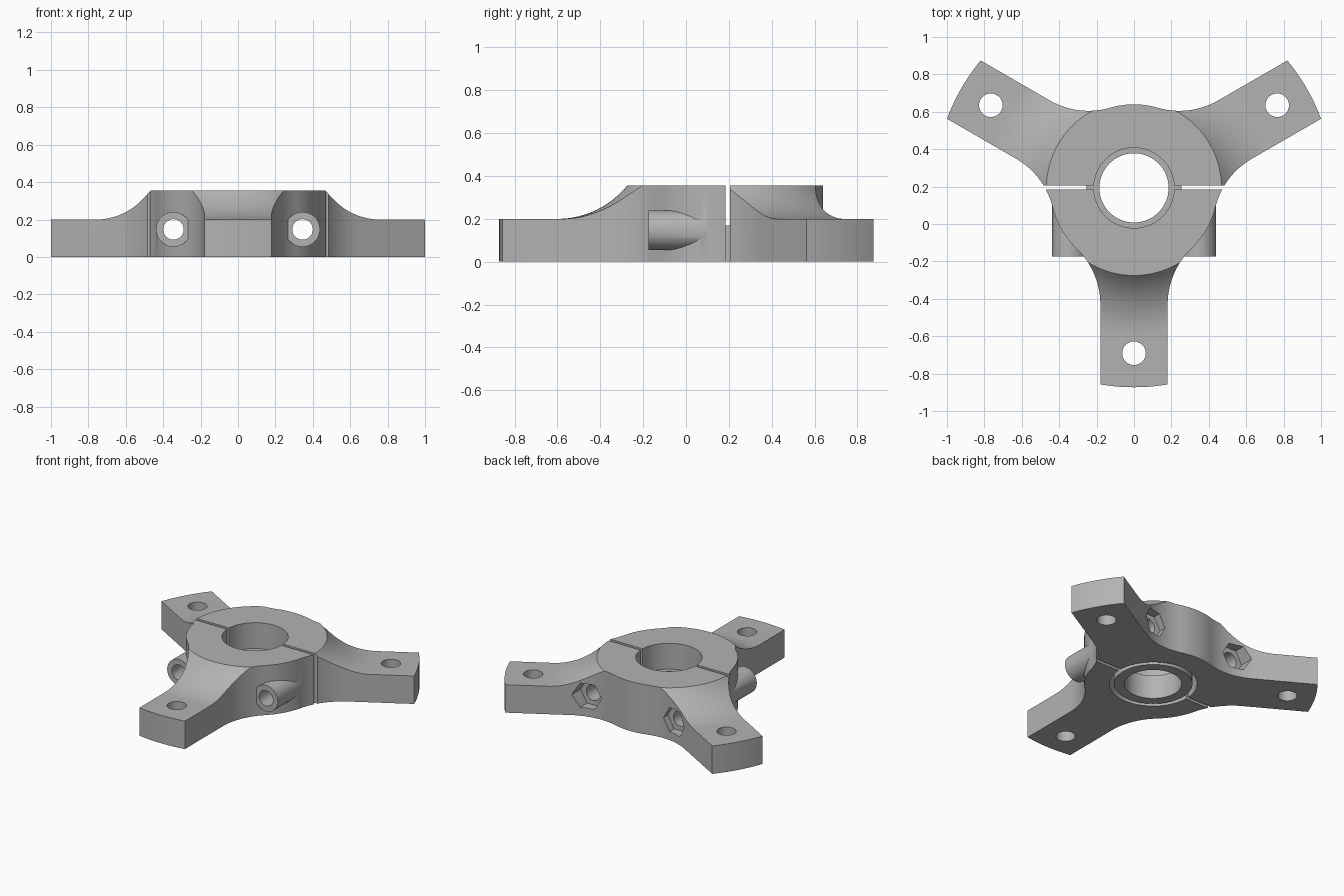
import bpy, bmesh, math
from mathutils import Matrix, Vector

if "Cube" in bpy.data.objects:
    bpy.data.objects.remove(bpy.data.objects["Cube"], do_unlink=True)

CY = 0.193                       # bore axis offset along y
HUB_R, ARM_W, FILLET_R, FILLET_U = 0.447, 0.18, 0.413, 0.623
ARM_Z, TOP_Z, TIP_R = 0.2, 0.355, 1.066
BOLT_X, BOLT_Z = 0.345, 0.147

grey = bpy.data.materials.new("plain grey")
grey.use_nodes = True
grey.diffuse_color = (0.45, 0.45, 0.45, 1)
grey.node_tree.nodes["Principled BSDF"].inputs["Base Color"].default_value = (0.45, 0.45, 0.45, 1)


def finish(bm, name):
    bmesh.ops.recalc_face_normals(bm, faces=bm.faces)
    mesh = bpy.data.meshes.new(name)
    bm.to_mesh(mesh)
    bm.free()
    mesh.materials.append(grey)
    ob = bpy.data.objects.new(name, mesh)
    bpy.context.collection.objects.link(ob)
    return ob


def lathe(name, profile, place, segs=64, closed=False):
    """Revolve (radius, height) pairs; cap the ends or close into a ring."""
    bm = bmesh.new()
    rings = [[bm.verts.new(place @ Vector((r * math.cos(math.tau * i / segs),
                                           r * math.sin(math.tau * i / segs), z)))
              for i in range(segs)] for r, z in profile]
    pairs = list(zip(rings, rings[1:]))
    if closed:
        pairs.append((rings[-1], rings[0]))
    else:
        bm.faces.new(rings[0])
        bm.faces.new(rings[-1])
    for a, b in pairs:
        for i in range(segs):
            j = (i + 1) % segs
            bm.faces.new((a[i], a[j], b[j], b[i]))
    return finish(bm, name)


def upright(x=0, y=CY):
    return Matrix.Translation((x, y, 0))


def along_y(x):
    return Matrix.Translation((x, 0, BOLT_Z)) @ Matrix.Rotation(-math.pi / 2, 4, 'X')


def boolean(target, tool, operation='DIFFERENCE'):
    mod = target.modifiers.new(operation, 'BOOLEAN')
    mod.operation, mod.object, mod.solver = operation, tool, 'EXACT'
    bpy.context.view_layer.objects.active = target
    bpy.ops.object.modifier_apply(modifier=mod.name)
    bpy.data.objects.remove(tool, do_unlink=True)


def arc(cx, cy, r, a, b, n):
    return [(cx + r * math.cos(a + (b - a) * i / n), cy + r * math.sin(a + (b - a) * i / n))
            for i in range(n + 1)]


# Three-armed outline with fillets between arms and hub
fillet_v = ARM_W + FILLET_R
hub_a = math.atan2(fillet_v, FILLET_U)
side = arc(FILLET_U, -fillet_v, FILLET_R, math.pi - hub_a, math.pi / 2, 16) + [(1.2, -ARM_W)]
third = side + [(u, -v) for u, v in reversed(side)]
third += arc(0, 0, HUB_R, hub_a, math.tau / 3 - hub_a, 12)[1:-1]

arm_angles = [math.radians(d) for d in (-90, 30, 150)]
bm = bmesh.new()
outline = []
for a in arm_angles:
    c, s = math.cos(a), math.sin(a)
    outline += [bm.verts.new((u * c - v * s, CY + u * s + v * c, 0)) for u, v in third]
base = bm.faces.new(outline)
lift = bmesh.ops.extrude_face_region(bm, geom=[base])["geom"]
bmesh.ops.translate(bm, vec=(0, 0, TOP_Z + 0.1),
                    verts=[g for g in lift if isinstance(g, bmesh.types.BMVert)])
body = finish(bm, "clamp_body")

# Revolved envelope: flat top, concave sweep down to the arms, round tips
sweep_r, sweep_end = 0.418, 0.793
sweep_a = math.acos((sweep_r - (TOP_Z - ARM_Z)) / sweep_r)
sweep = arc(sweep_end, ARM_Z + sweep_r, sweep_r, -math.pi / 2 - sweep_a, -math.pi / 2, 16)
boolean(body, lathe("envelope", [(sweep[0][0], TOP_Z)] + sweep[1:] +
                    [(TIP_R, ARM_Z), (TIP_R, -0.1)], upright(), 160), 'INTERSECT')

# Bolt bosses on the front
for x in (-BOLT_X, BOLT_X):
    boolean(body, lathe("boss", [(0.093, -0.175), (0.093, 0.14)], along_y(x), 48), 'UNION')

# Bore and the wider recess below it
boolean(body, lathe("bore", [(0.215, -0.1), (0.215, 0.5)], upright()))
boolean(body, lathe("recess", [(0.285, -0.1), (0.285, 0.17)], upright()))

# Bolt holes with hexagonal nut pockets at the back
for x in (-BOLT_X, BOLT_X):
    boolean(body, lathe("bolt_hole", [(0.055, -0.5), (0.055, 0.9)], along_y(x), 32))
    boolean(body, lathe("nut_pocket", [(0.1, 0.555), (0.1, 0.9)], along_y(x), 6))

# Mounting holes near the arm tips
for a in arm_angles:
    boolean(body, lathe("arm_hole", [(0.063, -0.1), (0.063, 0.5)],
                        upright(0.884 * math.cos(a), CY + 0.884 * math.sin(a)), 32))

# Slit dividing the clamp into two halves
bm = bmesh.new()
bmesh.ops.create_cube(bm, size=1, matrix=Matrix.Translation((0, CY + 0.002, 0.2))
                      @ Matrix.Diagonal((3, 0.022, 1, 1)))
boolean(body, finish(bm, "slit"))

# Bushing seated in the recess
bushing = lathe("bushing", [(0.185, 0), (0.255, 0), (0.255, 0.17), (0.185, 0.17)],
                upright(), closed=True)

for ob in (body, bushing):
    bpy.ops.object.select_all(action='DESELECT')
    ob.select_set(True)
    bpy.context.view_layer.objects.active = ob
    bpy.ops.object.shade_smooth_by_angle(angle=math.radians(25))
